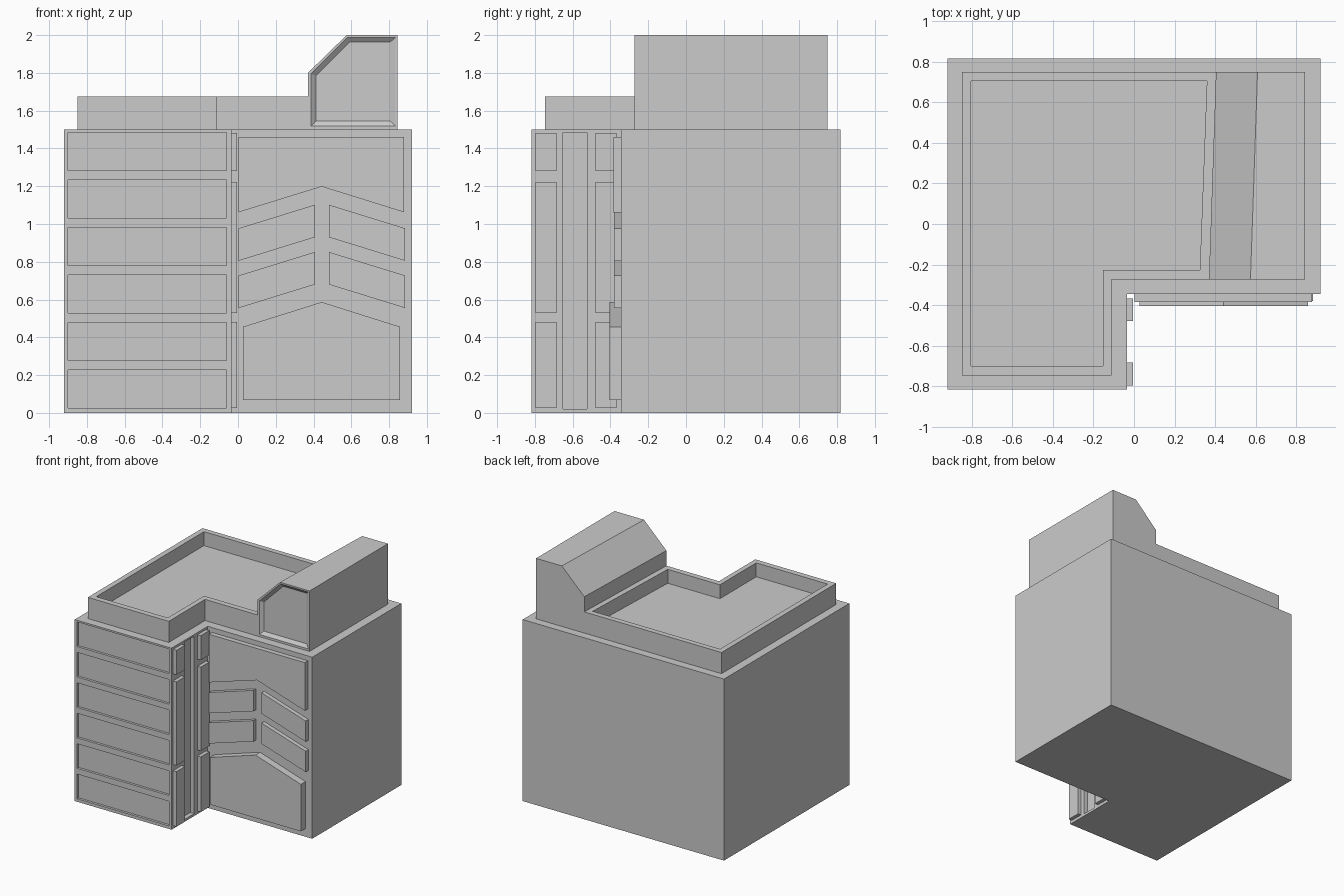
import bpy, bmesh

if "Cube" in bpy.data.objects:
    bpy.data.objects.remove(bpy.data.objects["Cube"])

PLACE = {'X': lambda u, v, d: (d, u, v),
         'Y': lambda u, v, d: (u, d, v),
         'Z': lambda u, v, d: (u, v, d)}


def loft(name, axis, rings):
    """Skin a list of (outline, depth) rings and cap both ends."""
    bm = bmesh.new()
    loops = [[bm.verts.new(PLACE[axis](u, v, d)) for u, v in pts] for pts, d in rings]
    for a, b in zip(loops, loops[1:]):
        n = len(a)
        for i in range(n):
            j = (i + 1) % n
            bm.faces.new((a[i], a[j], b[j], b[i]))
    bm.faces.new(loops[0])
    bm.faces.new(loops[-1])
    bmesh.ops.recalc_face_normals(bm, faces=bm.faces[:])
    mesh = bpy.data.meshes.new(name)
    bm.to_mesh(mesh)
    bm.free()
    ob = bpy.data.objects.new(name, mesh)
    bpy.context.collection.objects.link(ob)
    return ob


def prism(name, axis, pts, a, b):
    return loft(name, axis, [(pts, a), (pts, b)])


def rect(u0, u1, v0, v1):
    return [(u0, v0), (u1, v0), (u1, v1), (u0, v1)]


def cut(ob, cutter):
    cutter.hide_render = True
    cutter.hide_viewport = False
    mod = ob.modifiers.new("cut", 'BOOLEAN')
    mod.operation, mod.solver, mod.object = 'DIFFERENCE', 'EXACT', cutter
    bpy.context.view_layer.objects.active = ob
    bpy.ops.object.modifier_apply(modifier=mod.name)
    bpy.data.objects.remove(cutter)


# L-shaped main body
body = prism("building_body", 'Z',
             [(-.92, -.818), (-.035, -.818), (-.035, -.345), (.92, -.345),
              (.92, .818), (-.92, .818)], 0, 1.5)

# Recessed window bands on the front of the wing
for i in range(6):
    z = .025 + i * .2515
    cut(body, prism("window_cutter", 'Y', rect(-.90, -.06, z, z + .203), -.9, -.798))

# Tall recessed strip on the inner side of the wing
cut(body, prism("strip_cutter", 'X', rect(-.65, -.523, .02, 1.485), -.07, .1))

# Raised side panels either side of the strip
for y in (-.797, -.48):
    for z0, z1 in ((.025, .48), (.53, 1.222), (1.28, 1.482)):
        prism("side_panel", 'X', rect(y, y + .112, z0, z1), -.045, -.004)

# Raised facade panels
prism("upper_facade_panel", 'Y',
      [(.003, 1.062), (.443, 1.198), (.88, 1.062), (.88, 1.46), (.003, 1.46)], -.335, -.385)
prism("lower_facade_panel", 'Y',
      [(.027, .067), (.858, .067), (.858, .456), (.443, .587), (.027, .456)], -.335, -.405)

# Slanted balcony panels, mirrored about the facade centre
for z in (.555, .805):
    left = [(.003, z), (.407, z + .125), (.407, z + .297), (.003, z + .172)]
    prism("slanted_panel_left", 'Y', left, -.335, -.38)
    prism("slanted_panel_right", 'Y', [(.888 - x, h) for x, h in left], -.335, -.38)

# Roof parapet with sunken floor
parapet = prism("roof_parapet", 'Z',
                [(-.85, -.747), (-.11, -.747), (-.11, -.273), (.37, -.273),
                 (.405, .75), (-.85, .75)], 1.5, 1.675)
cut(parapet, prism("roof_cutter", 'Z',
                   [(-.805, -.7), (-.152, -.7), (-.152, -.226), (.325, -.226),
                    (.36, .705), (-.805, .705)], 1.56, 1.8))

# Rooftop block with sloped shoulder and recessed front window
front = [(.37, 1.5), (.845, 1.5), (.845, 2), (.575, 2), (.37, 1.8)]
back = [(.405, 1.5), (.845, 1.5), (.845, 2), (.61, 2), (.405, 1.8)]
frame = [(.387, 1.518), (.835, 1.518), (.835, 1.988), (.58, 1.988), (.387, 1.795)]
pane = [(.413, 1.545), (.805, 1.545), (.805, 1.963), (.591, 1.963), (.413, 1.785)]
loft("rooftop_block", 'Y',
     [(back, .75), (front, -.273), (frame, -.273), (pane, -.253)])
